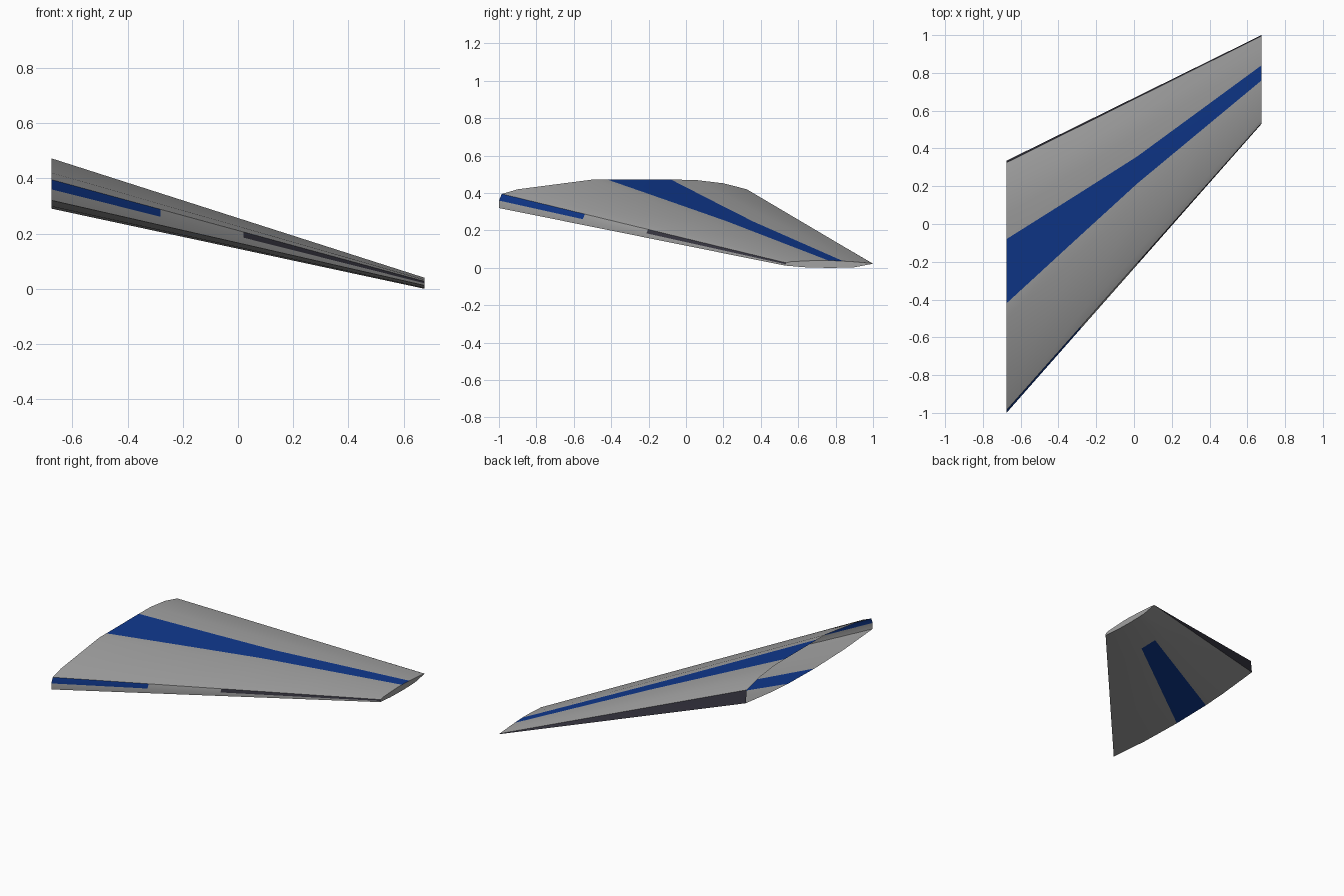
import bpy, bmesh

if "Cube" in bpy.data.objects:
    bpy.data.objects.remove(bpy.data.objects["Cube"])

# Colours
def mat(name, rgb):
    m = bpy.data.materials.new(name)
    m.diffuse_color = (*rgb, 1)
    m.use_nodes = True
    m.node_tree.nodes["Principled BSDF"].inputs["Base Color"].default_value = m.diffuse_color
    return m

GREY, BLUE, DARK = 0, 1, 2
mats = [mat("light_grey", (0.36, 0.36, 0.36)),
        mat("deep_blue", (0.005, 0.04, 0.27)),
        mat("dark_edge", (0.04, 0.038, 0.055))]

# Matching root and tip sections (y, z): nose, top, trailing edge, underside
root = [(-1, .32), (-1, .36), (-.985, .395), (-.9, .42), (-.5, .472), (-.42, .472),
        (-.08, .472), (.05, .47), (.2, .452), (.325, .42), (.335, .335),
        (.05, .305), (-.11, .295), (-.39, .29), (-.7, .298)]
tip = [(.53, .012), (.53, .02), (.535, .027), (.56, .033), (.70, .04), (.76, .04),
       (.84, .036), (.88, .034), (.94, .029), (.995, .024), (1.0, .022),
       (.9, .003), (.84, .001), (.76, 0), (.64, .003)]
stations = [-.675, -.28, .02, .33, .675]
bend = {5: .03, 6: -.035}          # the top stripe narrows slightly at mid span

bm = bmesh.new()
rings = []
for x in stations:
    t = (x + .675) / 1.35
    ring = []
    for i, ((y0, z0), (y1, z1)) in enumerate(zip(root, tip)):
        y = y0 + (y1 - y0) * t + bend.get(i, 0) * (1 - abs(2 * t - 1))
        ring.append(bm.verts.new((x, y, z0 + (z1 - z0) * t)))
    rings.append(ring)

# Skin panels, coloured by strip and span position
n = len(root)
for s in range(len(stations) - 1):
    for i in range(n):
        j = (i + 1) % n
        f = bm.faces.new((rings[s][i], rings[s][j], rings[s + 1][j], rings[s + 1][i]))
        f.smooth = True
        if i == 5 or (i == 12 and s < 3):      # top and underside stripes
            f.material_index = BLUE
        elif i == 9:                           # blunt trailing edge
            f.material_index = DARK
        elif i == 1 and s != 1:                # marks on the nose
            f.material_index = BLUE if s == 0 else DARK

# Closed tip; the root end stays open
bm.faces.new(rings[-1])
bmesh.ops.recalc_face_normals(bm, faces=bm.faces)

me = bpy.data.meshes.new("swept_wing")
bm.to_mesh(me)
bm.free()
for m in mats:
    me.materials.append(m)
wing = bpy.data.objects.new("swept_wing", me)
bpy.context.collection.objects.link(wing)
bpy.context.view_layer.objects.active = wing
wing.select_set(True)
bpy.ops.object.shade_smooth_by_angle(angle=0.6)
